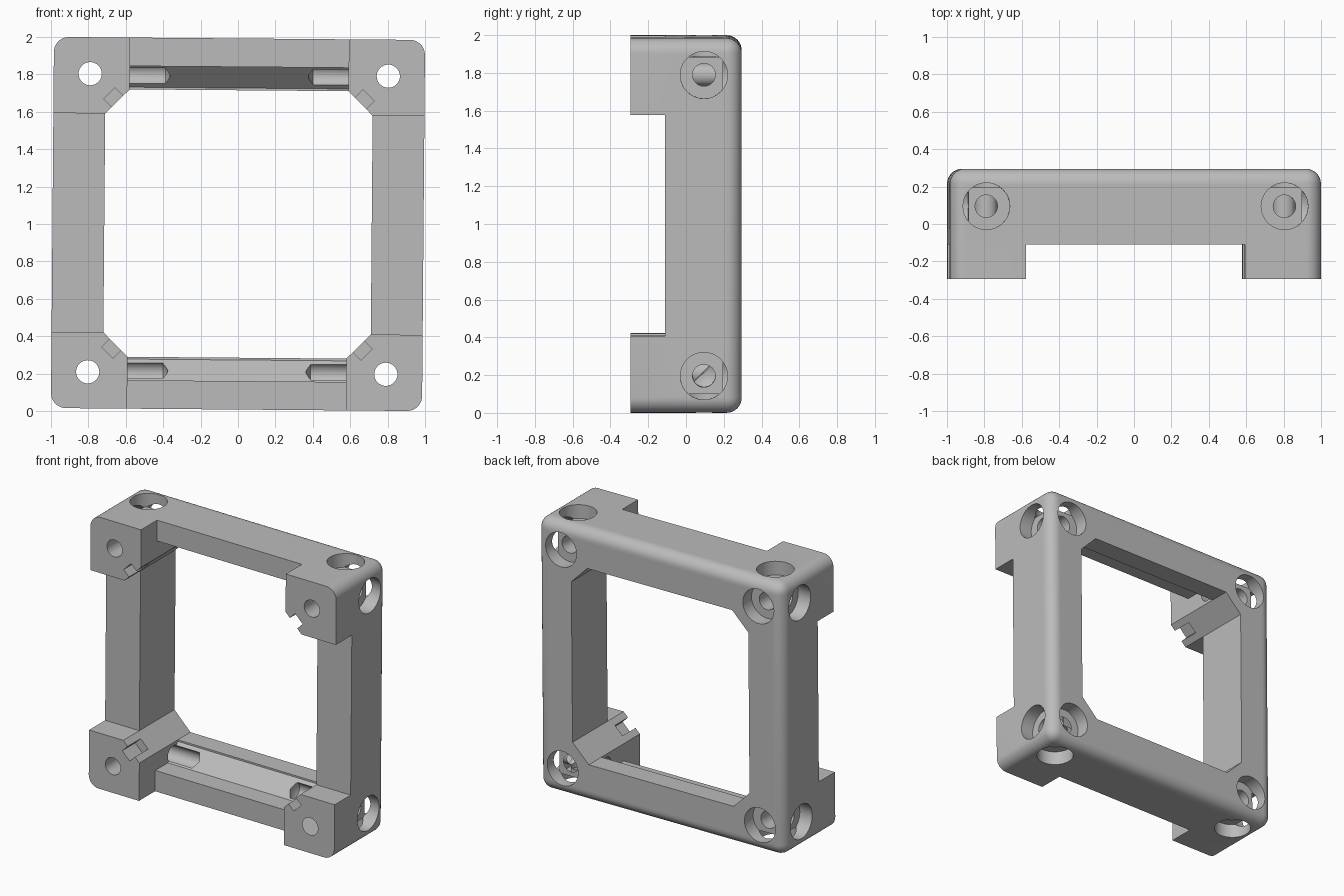
import bpy, bmesh, math
from mathutils import Matrix, Vector

if "Cube" in bpy.data.objects:
    bpy.data.objects.remove(bpy.data.objects["Cube"], do_unlink=True)

HALF = 0.992      # half width of the square frame
DEPTH = 0.295     # half thickness
OPEN = 0.715      # half width of the opening
BLOCK = 0.585     # inner side of the corner blocks
BAR_Y = -0.11     # front of the bars
HOLE = 0.797      # screw axis offset
HOLE_Y = 0.095
X, Y, Z = Vector((1, 0, 0)), Vector((0, 1, 0)), Vector((0, 0, 1))


def make_object(name, bm):
    bmesh.ops.recalc_face_normals(bm, faces=bm.faces)
    mesh = bpy.data.meshes.new(name)
    bm.to_mesh(mesh)
    bm.free()
    ob = bpy.data.objects.new(name, mesh)
    bpy.context.collection.objects.link(ob)
    return ob


def box(name, size, matrix=Matrix()):
    bm = bmesh.new()
    bmesh.ops.create_cube(bm, size=1)
    bmesh.ops.transform(bm, matrix=matrix @ Matrix.Diagonal((*size, 1)), verts=bm.verts)
    return make_object(name, bm)


def prism(name, points, direction):
    bm = bmesh.new()
    face = bm.faces.new([bm.verts.new(p) for p in points])
    new = bmesh.ops.extrude_face_region(bm, geom=[face])["geom"]
    verts = [v for v in new if isinstance(v, bmesh.types.BMVert)]
    bmesh.ops.translate(bm, vec=direction, verts=verts)
    return make_object(name, bm)


def drill(name, start, direction, radius, length, tip=0.0):
    """Round cutter with an optional conical tip."""
    bm = bmesh.new()
    turn = direction.to_track_quat("Z", "Y").to_matrix().to_4x4()
    ring = bmesh.ops.create_circle(bm, cap_ends=True, radius=radius, segments=40)["verts"]
    new = bmesh.ops.extrude_face_region(bm, geom=list(bm.faces))["geom"]
    top = [v for v in new if isinstance(v, bmesh.types.BMVert)]
    bmesh.ops.translate(bm, vec=(0, 0, length), verts=top)
    if tip:
        cap = [f for f in bm.faces if all(v in top for v in f.verts)]
        hub = bmesh.ops.poke(bm, faces=cap)["verts"]
        bmesh.ops.translate(bm, vec=(0, 0, tip), verts=hub)
    bmesh.ops.transform(bm, matrix=Matrix.Translation(start) @ turn, verts=bm.verts)
    return make_object(name, bm)


# Rounded outer slab: soft corners and back rim, sharp front
bm = bmesh.new()
bmesh.ops.create_cube(bm, size=2)
bmesh.ops.scale(bm, vec=(HALF, DEPTH, HALF), verts=bm.verts)
soft = [e for e in bm.edges if max(v.co.y for v in e.verts) > 0]
bmesh.ops.bevel(bm, geom=soft, offset=0.08, segments=8, profile=0.5, affect="EDGES")
frame = make_object("corner_block_frame", bm)

cutters = []

# Opening with chamfered corners
outline = []
for sx, sz in ((1, 1), (-1, 1), (-1, -1), (1, -1)):
    pair = [(sx * OPEN, -1, sz * BLOCK), (sx * BLOCK, -1, sz * OPEN)]
    outline += pair if sx * sz > 0 else pair[::-1]
cutters.append(prism("opening_cutter", outline, Y * 2))

# Front recesses that leave the four corner blocks
recess = Matrix.Translation((0, BAR_Y - 0.5, 0))
cutters.append(box("wide_recess_cutter", (3, 1, 2 * BLOCK), recess))
cutters.append(box("tall_recess_cutter", (2 * BLOCK, 1, 3), recess))

# Sloped ledges inside the top and bottom bars
ledge = [(-0.25, 0.84), (0.035, 0.84), (0.15, 0.727), (0.15, 0.68), (-0.25, 0.68)]
for s in (1, -1):
    points = [(-BLOCK, y, s * z) for y, z in ledge]
    cutters.append(prism("ledge_cutter", points, X * 2 * BLOCK))

# Screw holes, counterbores and notches at each corner
for sx in (1, -1):
    for sz in (1, -1):
        centre = Vector((sx * HOLE, HOLE_Y, sz * HOLE))
        for axis, reach in ((X * sx, HALF - HOLE), (Z * sz, HALF - HOLE),
                            (Y, DEPTH - HOLE_Y)):
            outside = centre + axis * (reach + 0.1)
            cutters.append(drill("counterbore_cutter", outside, -axis, 0.125, 0.2))
            if axis == Y:
                cutters.append(drill("through_cutter", outside, -axis, 0.062, 1))
            else:
                cutters.append(drill("pilot_cutter", outside, -axis, 0.06,
                                     HALF + 0.1 - 0.395, 0.032))
        mid = (OPEN + BLOCK) / 2 + 0.013
        place = Matrix.Translation((sx * mid, -DEPTH, sz * mid))
        turn = Matrix.Rotation(math.radians(45), 4, "Y")
        cutters.append(box("notch_cutter", (0.085, 0.3, 0.085), place @ turn
                           if sx * sz > 0 else place @ turn.inverted()))

# Carve everything out of the slab
bpy.ops.object.select_all(action="DESELECT")
bpy.context.view_layer.objects.active = frame
frame.select_set(True)
for cutter in cutters:
    cutter.hide_render = True
    mod = frame.modifiers.new("cut", "BOOLEAN")
    mod.operation = "DIFFERENCE"
    mod.solver = "EXACT"
    mod.object = cutter
    bpy.ops.object.modifier_apply(modifier=mod.name)
for cutter in cutters:
    bpy.data.objects.remove(cutter, do_unlink=True)

# Plain grey finish
grey = bpy.data.materials.new("plain_grey")
grey.use_nodes = True
colour = (0.5, 0.5, 0.5, 1)
grey.diffuse_color = colour
grey.node_tree.nodes["Principled BSDF"].inputs["Base Color"].default_value = colour
frame.data.materials.clear()
frame.data.materials.append(grey)
for poly in frame.data.polygons:
    poly.material_index = 0

# Stand upright with the slight lean
lean = Matrix.Rotation(math.radians(0.47), 4, "Y")
frame.data.transform(Matrix.Translation((0, 0, 1)) @ lean)
bpy.ops.object.shade_smooth_by_angle(angle=math.radians(30))
